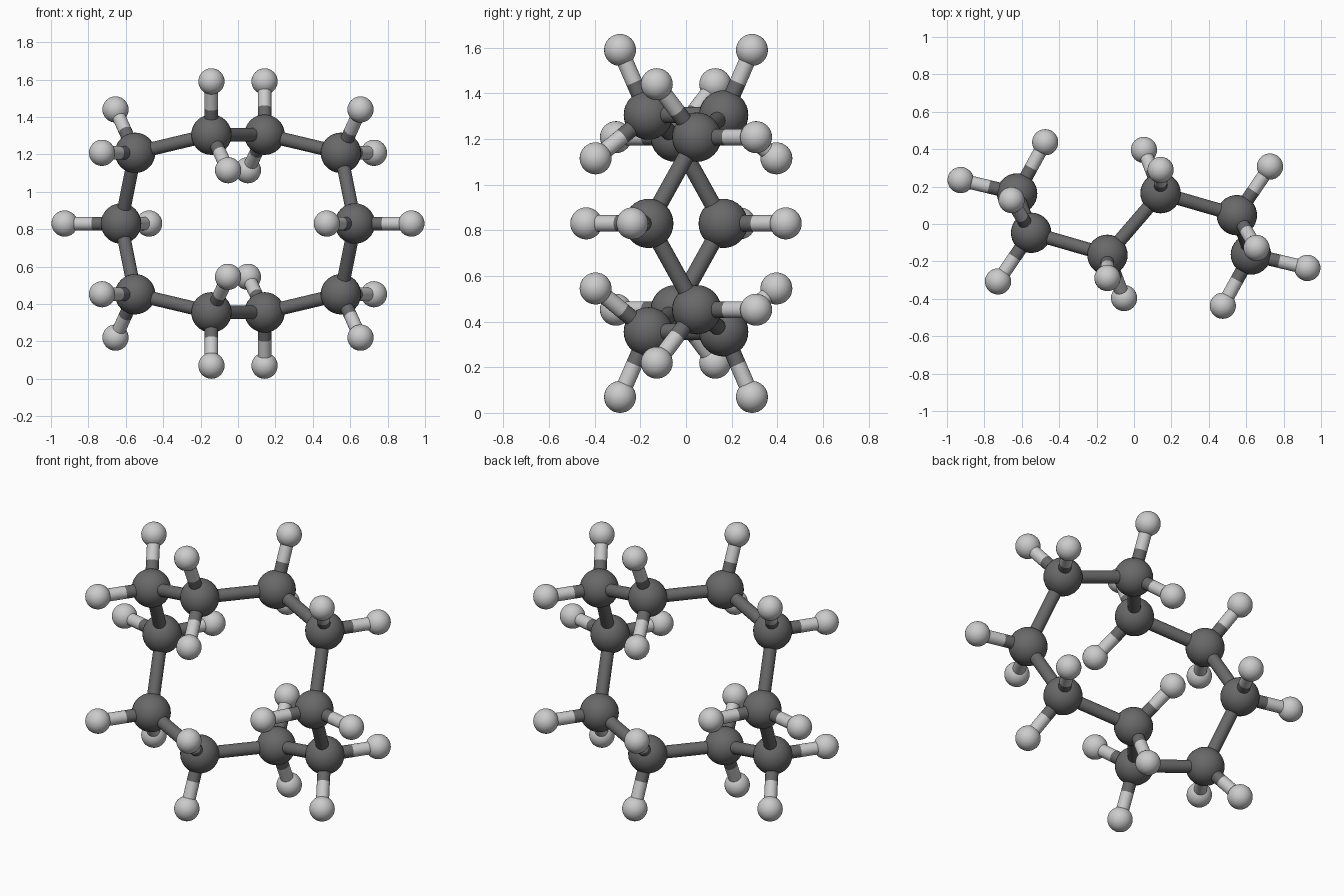
import bpy, math
from mathutils import Vector

cube = bpy.data.objects.get("Cube")
if cube:
    bpy.data.objects.remove(cube, do_unlink=True)

MID_Z = 0.83
CARBON_R, HYDROGEN_R, BOND_R = 0.108, 0.07, 0.036


def material(name, value):
    m = bpy.data.materials.new(name)
    m.use_nodes = True
    col = (value, value, value, 1)
    m.diffuse_color = col
    m.node_tree.nodes["Principled BSDF"].inputs["Base Color"].default_value = col
    return m


dark_grey = material("dark grey", 0.14)
light_grey = material("light grey", 0.6)


def finish(name, mat):
    ob = bpy.context.object
    ob.name = name
    ob.data.materials.append(mat)
    bpy.ops.object.shade_smooth_by_angle(angle=math.radians(40))


def ball(name, pos, radius, mat):
    bpy.ops.mesh.primitive_uv_sphere_add(segments=32, ring_count=16, radius=radius, location=pos)
    finish(name, mat)


def rod(name, a, b, mat):
    d = b - a
    bpy.ops.mesh.primitive_cylinder_add(vertices=24, radius=BOND_R, depth=d.length, location=(a + b) / 2)
    bpy.context.object.rotation_euler = d.to_track_quat('Z', 'Y').to_euler()
    finish(name, mat)


# One quarter of the ring: carbon position (z from the middle) and its two hydrogens
side = ((0.625, -0.163, 0), [(0.927, -0.235, 0), (0.475, -0.437, 0)])
corner = ((0.55, 0.047, 0.378), [(0.727, 0.307, 0.378), (0.655, -0.128, 0.61)])
end = ((0.142, 0.165, 0.475), [(0.142, 0.289, 0.76), (0.053, 0.396, 0.285)])


def place(p, turn, flip):
    return Vector((p[0] * turn, p[1] * turn, MID_Z + p[2] * flip))


def group(unit, turn, flip):
    """Carbon with its hydrogens; each hydrogen bond is half dark, half light."""
    c = place(unit[0], turn, flip)
    ball("carbon_ball", c, CARBON_R, dark_grey)
    for p in unit[1]:
        h = place(p, turn, flip)
        mid = (c + h) / 2
        ball("hydrogen_ball", h, HYDROGEN_R, light_grey)
        rod("hydrogen_bond_inner", c, mid, dark_grey)
        rod("hydrogen_bond_outer", mid, h, light_grey)


# Half-turn about z, mirrored top to bottom
for turn in (1, -1):
    group(side, turn, 1)
    for flip in (1, -1):
        group(corner, turn, flip)
        group(end, turn, flip)
        chain = [place(u[0], turn, flip) for u in (side, corner, end)]
        for a, b in zip(chain, chain[1:]):
            rod("ring_bond", a, b, dark_grey)

# Bonds joining the two halves
for flip in (1, -1):
    rod("ring_bond", place(end[0], 1, flip), place(end[0], -1, flip), dark_grey)
